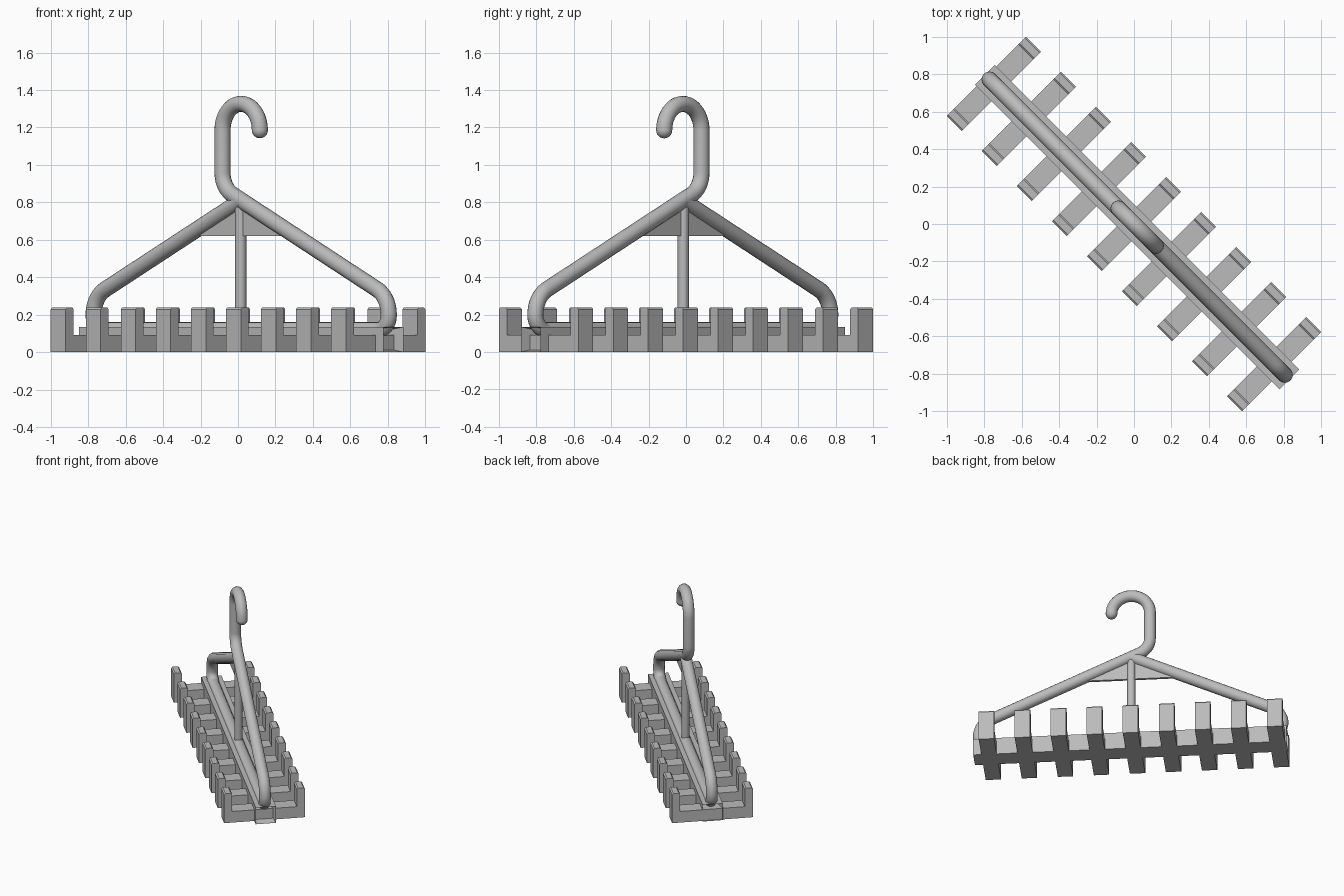
import bpy, bmesh, math
from mathutils import Vector, Matrix

if "Cube" in bpy.data.objects:
    bpy.data.objects.remove(bpy.data.objects["Cube"])

TURN = Matrix.Rotation(math.radians(-45), 4, 'Z')   # rack lies on the diagonal
C = 0.024                                           # hanger centre along the rack

grey = bpy.data.materials.new("grey_plastic")
grey.diffuse_color = (0.5, 0.5, 0.5, 1)
grey.use_nodes = True
grey.node_tree.nodes["Principled BSDF"].inputs["Base Color"].default_value = grey.diffuse_color


def finish(ob):
    ob.data.materials.append(grey)
    ob.matrix_world = TURN
    return ob


def mesh_object(name, bm):
    bmesh.ops.recalc_face_normals(bm, faces=bm.faces)
    me = bpy.data.meshes.new(name)
    bm.to_mesh(me)
    bm.free()
    ob = bpy.data.objects.new(name, me)
    bpy.context.collection.objects.link(ob)
    return finish(ob)


def extrude_outline(name, pts, direction):
    bm = bmesh.new()
    face = bm.faces.new([bm.verts.new(p) for p in pts])
    new = bmesh.ops.extrude_face_region(bm, geom=[face])["geom"]
    bmesh.ops.translate(bm, vec=direction,
                        verts=[g for g in new if isinstance(g, bmesh.types.BMVert)])
    return mesh_object(name, bm)


def fillet(a, p, b, r, n=10):
    """Points of an arc of radius r rounding the corner p between a and b."""
    a, p, b = Vector(a), Vector(p), Vector(b)
    d1, d2 = (a - p).normalized(), (b - p).normalized()
    half = d1.angle(d2) / 2
    centre = p + (d1 + d2).normalized() * (r / math.sin(half))
    v1 = p + d1 * (r / math.tan(half)) - centre
    v2 = p + d2 * (r / math.tan(half)) - centre
    w = v1.angle(v2)
    return [tuple(centre + (v1 * math.sin(w * (1 - i / n)) + v2 * math.sin(w * i / n)) / math.sin(w))
            for i in range(n + 1)]


def tube(name, pts, radius):
    cu = bpy.data.curves.new(name, 'CURVE')
    cu.dimensions = '3D'
    cu.bevel_depth = radius
    cu.bevel_resolution = 6
    cu.use_fill_caps = True
    sp = cu.splines.new('POLY')
    sp.points.add(len(pts) - 1)
    for q, (x, z) in zip(sp.points, pts):
        q.co = (x + C, 0, z, 1)
    ob = bpy.data.objects.new(name, cu)
    bpy.context.collection.objects.link(ob)
    bpy.ops.object.select_all(action='DESELECT')
    ob.select_set(True)
    bpy.context.view_layer.objects.active = ob
    bpy.ops.object.convert(target='MESH')
    ob = bpy.context.view_layer.objects.active
    bpy.ops.object.shade_smooth_by_angle(angle=math.radians(40))
    return finish(ob)


# Hanger rod: hook, neck, right shoulder, bottom run, left shoulder
R, H = 0.043, 0.141
apex, neck = (0, 0.81), (-H, 0.876)
shoulder, foot = (1.115, 0.294), (1.115, 0.117)
mirror = lambda p: (-p[0], p[1])
path = [(H * math.cos(math.pi * i / 24), 1.185 + H * math.sin(math.pi * i / 24)) for i in range(25)]
path += fillet((-H, 1.185), neck, shoulder, 0.13)
right = fillet(neck, shoulder, foot, 0.15) + fillet(shoulder, foot, mirror(foot), 0.08)
path += right + [mirror(p) for p in reversed(right)] + [apex]
tube("hanger_rod", path, R)

# Rounded hook tip
bm = bmesh.new()
bmesh.ops.create_uvsphere(bm, u_segments=16, v_segments=12, radius=R,
                          matrix=Matrix.Translation((H + C, 0, 1.185)))
for f in bm.faces:
    f.smooth = True
mesh_object("hook_tip", bm)

# Centre post and thin gusset under the apex
tube("centre_post", [(-0.004, 0.1), (-0.004, 0.8)], 0.03)
extrude_outline("gusset", [(C - 0.36, -0.01, 0.62), (C + 0.36, -0.01, 0.62), (C, -0.01, 0.8)],
                (0, 0.02, 0))

# Base bar with a square socket in each end
bm = bmesh.new()
bmesh.ops.create_cube(bm, size=1, matrix=Matrix.Translation((C, 0, 0.067))
                      @ Matrix.Diagonal((2.3, 0.15, 0.134, 1)))
ends = [f for f in bm.faces if abs(f.normal.x) > 0.9]
bmesh.ops.inset_individual(bm, faces=ends, thickness=0.022, use_even_offset=True)
for f in ends:
    bmesh.ops.translate(bm, verts=f.verts[:], vec=f.normal * -0.12)
mesh_object("base_bar", bm)

# Nine cross arms with upright chamfered tips
W, V, T, TOP, B = 0.113, 0.30, 0.06, 0.238, 0.01
side = [(V, 0), (V, TOP - B), (V - B, TOP), (V - T + B, TOP), (V - T, TOP - B), (V - T, 0.09)]
outline = side + [mirror(p) for p in reversed(side)]
for i in range(9):
    x = -1.058 + i * 0.2645
    extrude_outline("cross_arm_%d" % (i + 1), [(x - W / 2, y, z) for y, z in outline], (W, 0, 0))
